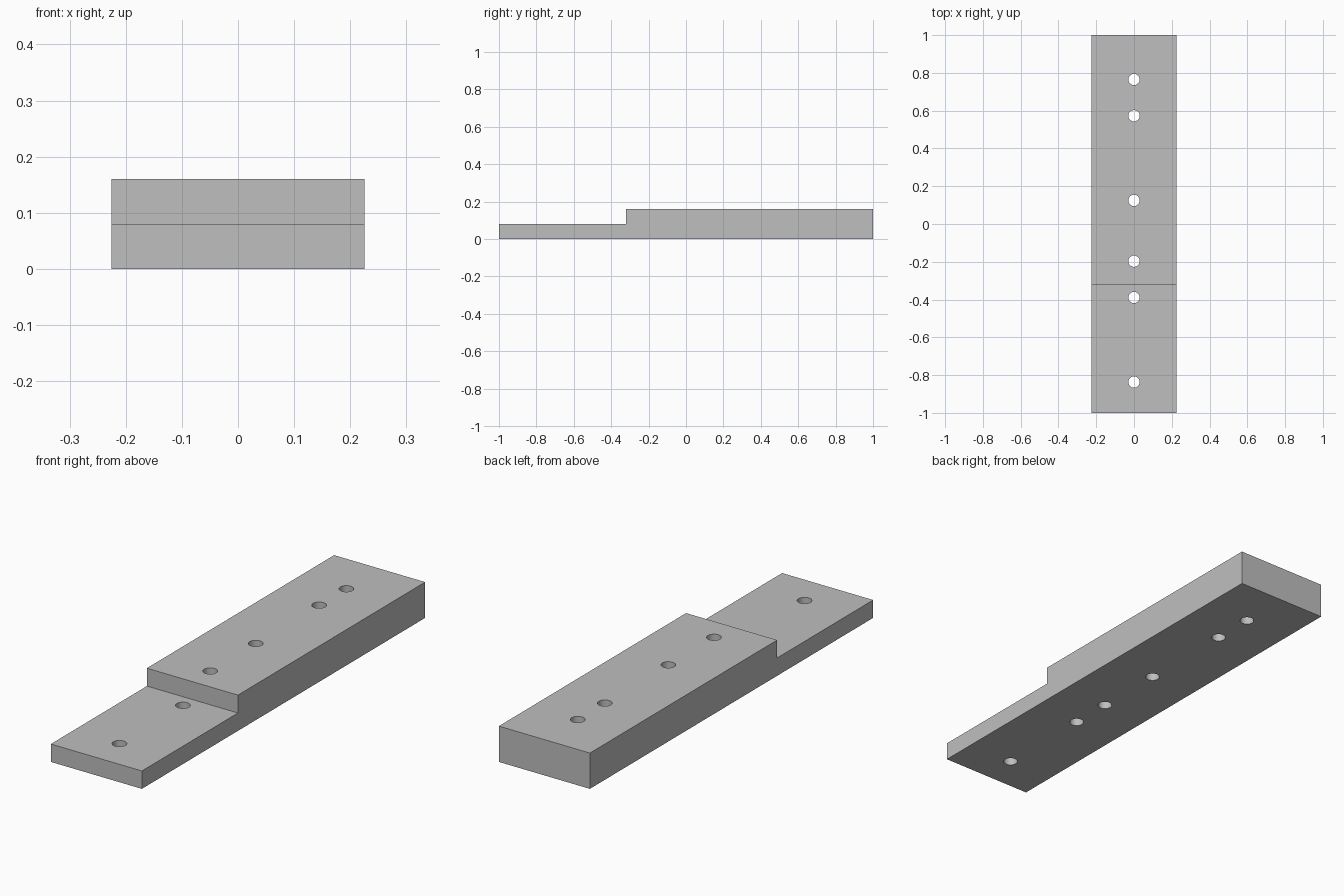
import bpy
import bmesh

cube = bpy.data.objects.get("Cube")
if cube:
    bpy.data.objects.remove(cube, do_unlink=True)

HALF_WIDTH = 0.225
STEP_Y = -0.322
LOW, HIGH = 0.08, 0.16
HOLE_RADIUS = 0.03
HOLES = (-0.837, -0.389, -0.197, 0.125, 0.573, 0.765)

grey = bpy.data.materials.new("plain_grey")
grey.use_nodes = True
colour = (0.52, 0.52, 0.52, 1)
grey.diffuse_color = colour
grey.node_tree.nodes["Principled BSDF"].inputs["Base Color"].default_value = colour


def make_object(name, bm):
    bmesh.ops.recalc_face_normals(bm, faces=bm.faces)
    mesh = bpy.data.meshes.new(name)
    bm.to_mesh(mesh)
    bm.free()
    mesh.materials.append(grey)
    obj = bpy.data.objects.new(name, mesh)
    bpy.context.collection.objects.link(obj)
    return obj


# Stepped bar: side profile extruded across the width
bm = bmesh.new()
profile = [(-1, 0), (1, 0), (1, HIGH), (STEP_Y, HIGH), (STEP_Y, LOW), (-1, LOW)]
side = bm.faces.new([bm.verts.new((-HALF_WIDTH, y, z)) for y, z in profile])
extruded = bmesh.ops.extrude_face_region(bm, geom=[side])["geom"]
bmesh.ops.translate(bm, vec=(2 * HALF_WIDTH, 0, 0),
                    verts=[v for v in extruded if isinstance(v, bmesh.types.BMVert)])
bar = make_object("stepped_bar", bm)

# Row of drill cutters along the centre line
bm = bmesh.new()
for y in HOLES:
    drill = bmesh.ops.create_cone(bm, cap_ends=True, segments=32, depth=0.6,
                                  radius1=HOLE_RADIUS, radius2=HOLE_RADIUS)
    bmesh.ops.translate(bm, vec=(0, y, 0), verts=drill["verts"])
drills = make_object("hole_cutters", bm)
drills.hide_render = True

# Cut the through holes
cut = bar.modifiers.new("holes", "BOOLEAN")
cut.operation = "DIFFERENCE"
cut.solver = "EXACT"
cut.object = drills
bpy.context.view_layer.objects.active = bar
bar.select_set(True)
bpy.ops.object.modifier_apply(modifier=cut.name)
bpy.data.objects.remove(drills, do_unlink=True)

# Round hole walls, crisp bar edges
bpy.ops.object.shade_smooth_by_angle(angle=0.5)
